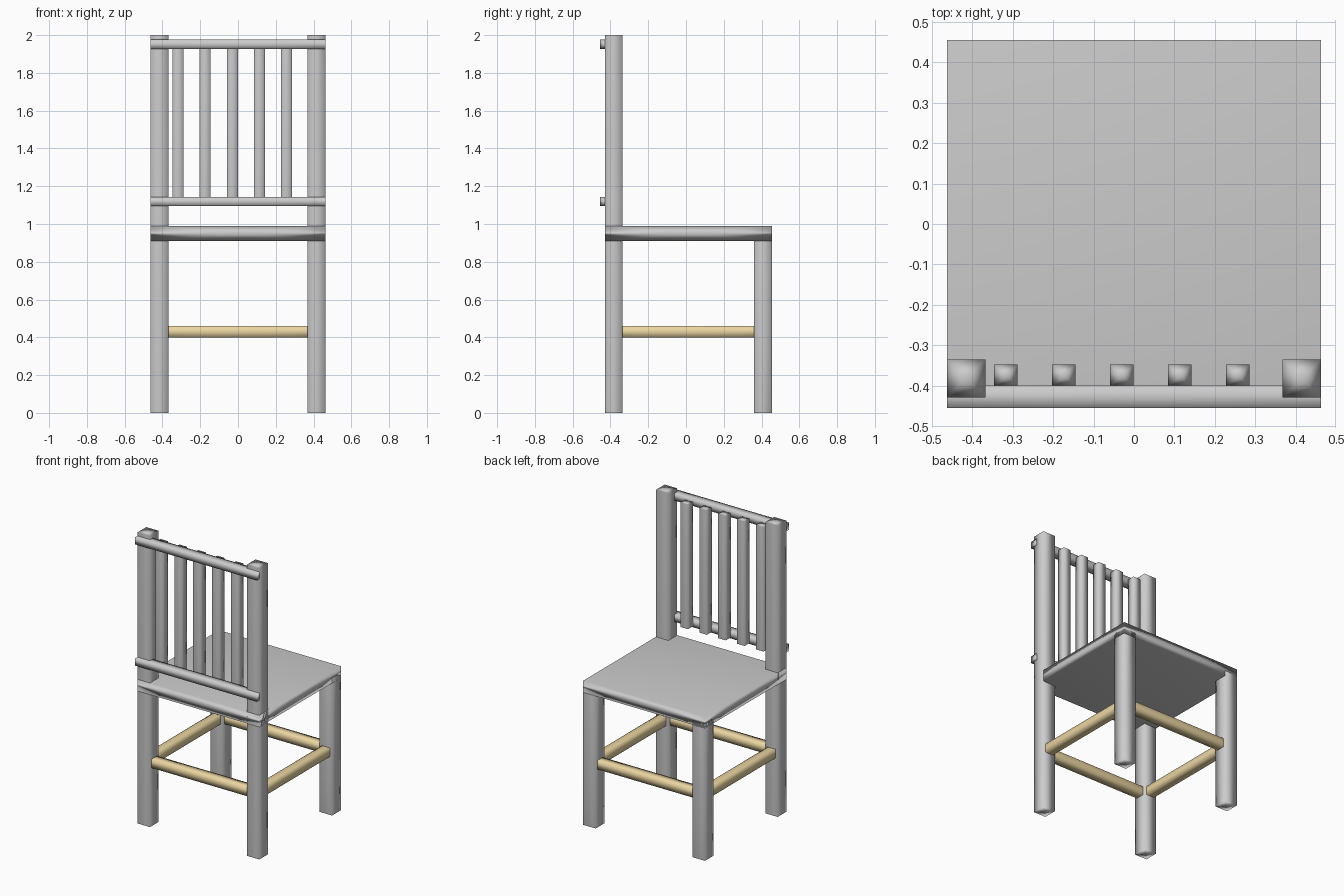
import bpy, bmesh

if "Cube" in bpy.data.objects:
    bpy.data.objects.remove(bpy.data.objects["Cube"])

wood = bpy.data.materials.new("pale_wood")
wood.diffuse_color = (0.83, 0.67, 0.36, 1)
wood.use_nodes = True
wood.node_tree.nodes["Principled BSDF"].inputs["Base Color"].default_value = wood.diffuse_color


def box(name, x, y, z, mat=None):
    """Soft-shaded box from (min, max) ranges; faces fan out from their centres."""
    bm = bmesh.new()
    bmesh.ops.create_cube(bm, size=1)
    for v in bm.verts:
        v.co = [r[0] + (c + 0.5) * (r[1] - r[0]) for c, r in zip(v.co, (x, y, z))]
    bmesh.ops.poke(bm, faces=bm.faces[:])
    for f in bm.faces:
        f.smooth = True
    me = bpy.data.meshes.new(name)
    bm.to_mesh(me)
    bm.free()
    ob = bpy.data.objects.new(name, me)
    bpy.context.collection.objects.link(ob)
    if mat:
        me.materials.append(mat)
    # large faces dominate the shared normals, giving the rounded look
    mod = ob.modifiers.new("soft_normals", 'WEIGHTED_NORMAL')
    mod.mode = 'FACE_AREA'
    return ob


W, IN = 0.463, 0.368           # outer and inner x of the legs
POST_Y, LEG_Y = (-0.43, -0.335), (0.36, 0.455)

# seat
box("seat", (-W, W), (-0.43, 0.455), (0.91, 0.99))

# posts, legs and side stretchers
for side, sx in (("left", -1), ("right", 1)):
    xr = tuple(sorted((sx * IN, sx * W)))
    box(f"back_post_{side}", xr, POST_Y, (0, 2))
    box(f"leg_{side}", xr, LEG_Y, (0, 0.945))
    c = sx * (W + IN) / 2
    box(f"side_stretcher_{side}", (c - 0.03, c + 0.03), (-0.337, 0.362), (0.40, 0.46), wood)

# cross stretchers
for name, yr in (("post_stretcher", POST_Y), ("leg_stretcher", LEG_Y)):
    c = sum(yr) / 2
    box(name, (-0.37, 0.37), (c - 0.03, c + 0.03), (0.40, 0.46), wood)

# backrest rails
box("upper_rail", (-W, W), (-0.455, -0.40), (1.927, 1.976))
box("lower_rail", (-W, W), (-0.455, -0.40), (1.094, 1.143))

# backrest slats
for i in range(5):
    c = -0.317 + i * 0.1435
    box(f"slat_{i + 1}", (c - 0.029, c + 0.029), (-0.402, -0.348), (1.10, 1.955))
